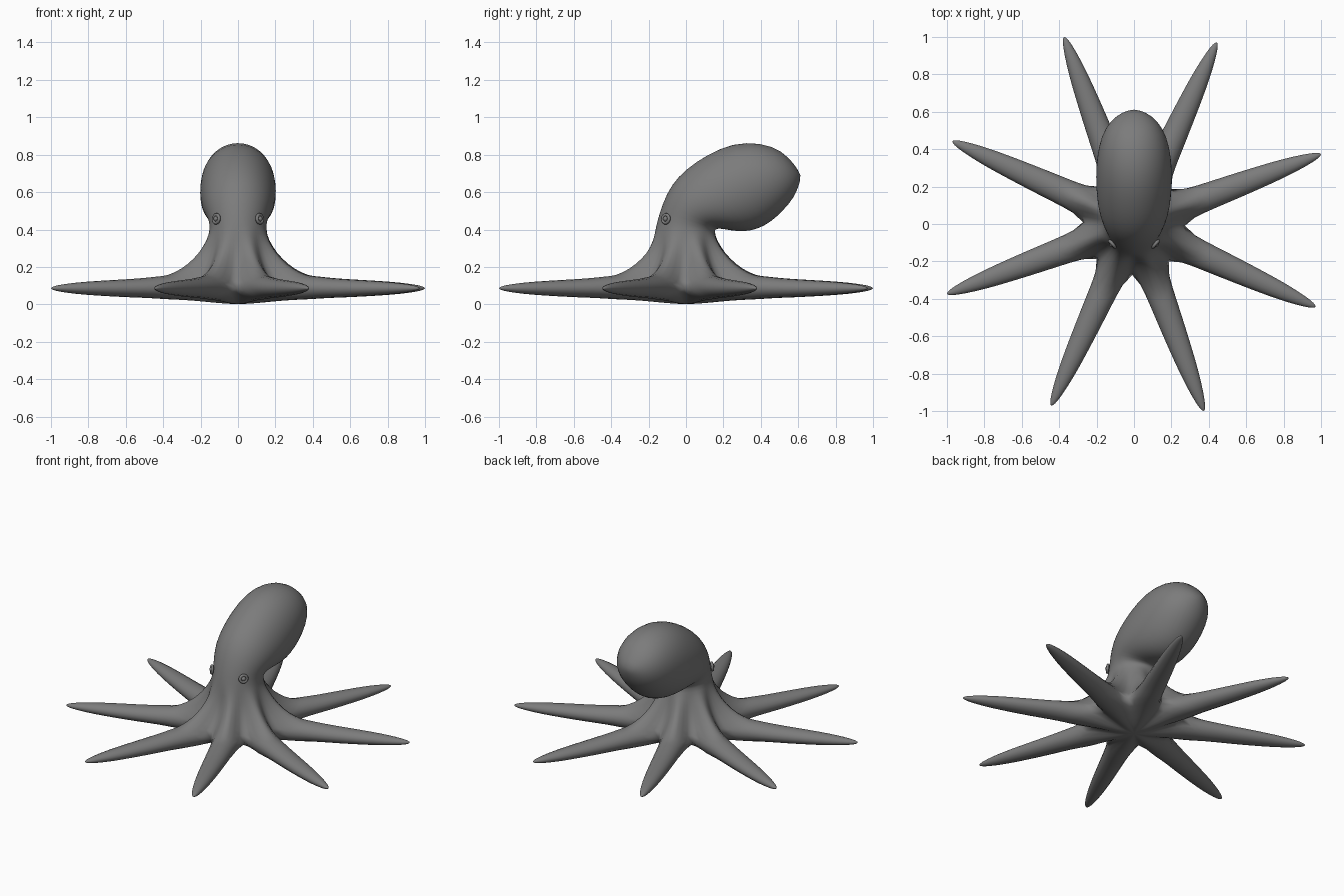
import bpy, bmesh, math
from mathutils import Vector

if "Cube" in bpy.data.objects:
    bpy.data.objects.remove(bpy.data.objects["Cube"])

skin = bpy.data.materials.new("grey skin")
skin.diffuse_color = (0.2, 0.2, 0.2, 1)
skin.use_nodes = True
skin.node_tree.nodes["Principled BSDF"].inputs["Base Color"].default_value = skin.diffuse_color

ARMS, COLS = 8, 32
FIRST = math.radians(20.5)          # direction of the first arm
STEP = 2 * math.pi / COLS           # four columns per arm: ridge, shoulder, crotch, shoulder

bm = bmesh.new()


def ring(points):
    return [bm.verts.new(p) for p in points]


def bridge(a, b):
    n = len(a)
    for i in range(n):
        j = (i + 1) % n
        bm.faces.new((a[i], a[j], b[j], b[i]))


def cap(a, point):
    tip = bm.verts.new(point)
    for i in range(len(a)):
        bm.faces.new((a[i], a[(i + 1) % len(a)], tip))


def skirt_ring(ridge, shoulder, crotch):
    """Lobed ring around the body; each argument is (radius, height)."""
    kinds = (ridge, shoulder, crotch, shoulder)
    return ring([(kinds[i % 4][0] * math.cos(FIRST + i * STEP),
                  kinds[i % 4][0] * math.sin(FIRST + i * STEP),
                  kinds[i % 4][1]) for i in range(COLS)])


def mantle_ring(fy, fz, by, bz, half):
    """Tilted ellipse from its front/top point to its back/lower point."""
    pts = []
    for i in range(COLS):
        a = FIRST + i * STEP
        t = (1 + math.sin(a)) / 2
        pts.append((half * math.cos(a), fy + (by - fy) * t, fz + (bz - fz) * t))
    return ring(pts)


# mantle, from the rounded tip down to the neck
mantle = [(.583, .745, .606, .64, .065), (.515, .822, .578, .57, .13),
          (.40, .866, .52, .50, .178), (.25, .864, .45, .435, .2),
          (.11, .80, .38, .40, .205), (.0, .725, .31, .387, .2),
          (-.08, .64, .235, .395, .187), (-.125, .54, .175, .408, .166),
          (-.15, .46, .153, .40, .15), (-.168, .385, .158, .37, .155)]
rings = [mantle_ring(*m) for m in mantle]
cap(rings[0], (0, .614, .69))

# flared skirt, then the upper and lower edges where the arms leave it
rings += [skirt_ring((.203, .31), (.19, .30), (.17, .29)),
          skirt_ring((.265, .25), (.225, .23), (.195, .21)),
          skirt_ring((.345, .197), (.28, .17), (.225, .15)),
          skirt_ring((.43, .16), (.36, .135), (.245, .085))]
for a, b in zip(rings, rings[1:]):
    bridge(a, b)
upper = rings[-1]
lower = skirt_ring((.41, .022), (.35, .035), (.245, .085))
for i in range(2, COLS, 4):         # both edges meet at the crotches
    bmesh.ops.pointmerge(bm, verts=[upper[i], lower[i]], merge_co=upper[i].co)
    upper[i] = lower[i] = upper[i] if upper[i].is_valid else lower[i]

# underside
under = skirt_ring((.28, .018), (.23, .03), (.18, .045))
inner = skirt_ring((.11, .005), (.10, .007), (.09, .01))
bridge(lower, under)
bridge(under, inner)
cap(inner, (0, 0, 0))

# arms: side distance, ridge distance, half width, half height, centre height
sections = [(.34, .47, .083, .066, .09), (.46, .53, .078, .059, .088),
            (.62, .64, .070, .053, .086), (.76, .76, .061, .046, .086),
            (.88, .88, .050, .038, .086), (.97, .97, .036, .028, .086),
            (1.035, 1.035, .022, .017, .086), (1.06, 1.06, .010, .008, .086)]
for k in range(ARMS):
    c = 4 * k
    ax = FIRST + k * math.pi / 4
    along = Vector((math.cos(ax), math.sin(ax), 0))
    side = Vector((-along.y, along.x, 0))
    prev = [upper[(c + d) % COLS] for d in (2, 1, 0, -1, -2)]
    prev += [lower[(c + d) % COLS] for d in (-1, 0, 1)]
    for s, r, w, h, z in sections:
        pts = []
        for j in range(8):
            t = j * math.pi / 4
            d = s + (r - s) * abs(math.sin(t))
            pts.append(along * d + side * w * math.cos(t) + Vector((0, 0, z + h * math.sin(t))))
        cur = ring(pts)
        bridge(prev, cur)
        prev = cur
    cap(prev, along * 1.07 + Vector((0, 0, .086)))

bmesh.ops.recalc_face_normals(bm, faces=bm.faces)
for f in bm.faces:
    f.smooth = True
mesh = bpy.data.meshes.new("octopus_body")
bm.to_mesh(mesh)
bm.free()
mesh.materials.append(skin)
body = bpy.data.objects.new("octopus_body", mesh)
bpy.context.collection.objects.link(body)
sub = body.modifiers.new("smooth", 'SUBSURF')
sub.levels = sub.render_levels = 1

# eyes: a raised lid ring around a small ball
for sx, name in ((-1, "left"), (1, "right")):
    spot = Vector((sx * .116, -.108, .457))
    turn = Vector((sx * .75, -.64, .1)).to_track_quat('Z', 'Y').to_euler()
    bpy.ops.mesh.primitive_torus_add(major_radius=.022, minor_radius=.009, major_segments=16,
                                     minor_segments=8, location=spot, rotation=turn)
    lid = bpy.context.object
    lid.name = name + "_eyelid"
    bpy.ops.mesh.primitive_uv_sphere_add(segments=12, ring_count=8, radius=.015,
                                         location=spot, rotation=turn)
    ball = bpy.context.object
    ball.name = name + "_eyeball"
    for ob in (lid, ball):
        ob.data.materials.append(skin)
        ob.data.shade_smooth()
